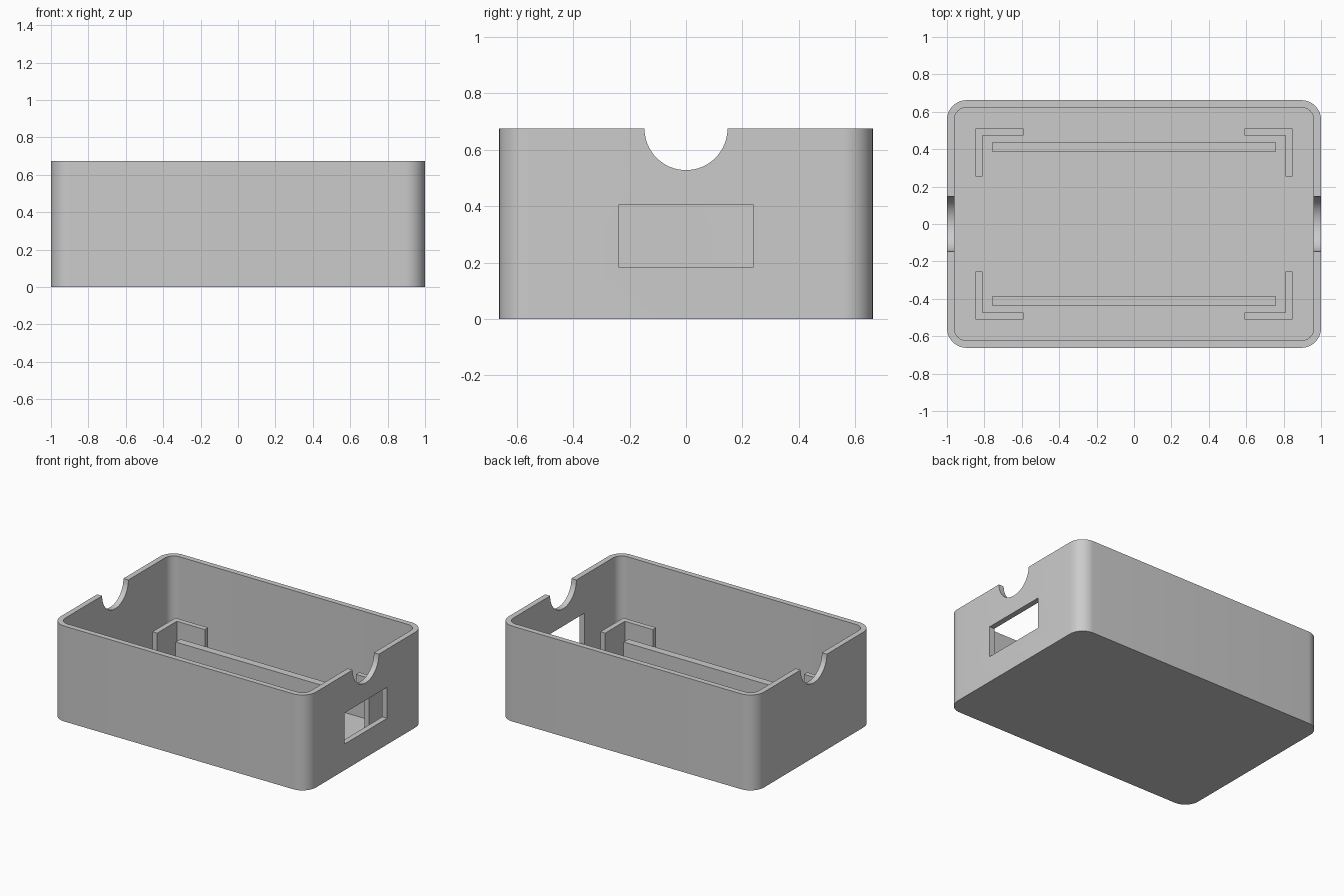
import bpy, bmesh, math

cube = bpy.data.objects.get("Cube")
if cube:
    bpy.data.objects.remove(cube, do_unlink=True)

LENGTH, WIDTH, HEIGHT = 2.0, 1.324, 0.675
WALL, FLOOR, RADIUS = 0.039, 0.055, 0.105

# One plain grey for the whole case
grey = bpy.data.materials.new("light grey")
grey.use_nodes = True
colour = (0.6, 0.6, 0.6, 1)
grey.diffuse_color = colour
grey.node_tree.nodes["Principled BSDF"].inputs["Base Color"].default_value = colour


def prism(name, outline, z0, z1):
    """Extrude an outline in the xy plane from z0 to z1."""
    bm = bmesh.new()
    base = bm.faces.new([bm.verts.new((x, y, z0)) for x, y in outline])
    top = bmesh.ops.extrude_face_region(bm, geom=[base])["geom"]
    verts = [v for v in top if isinstance(v, bmesh.types.BMVert)]
    bmesh.ops.translate(bm, verts=verts, vec=(0, 0, z1 - z0))
    bmesh.ops.recalc_face_normals(bm, faces=bm.faces)
    mesh = bpy.data.meshes.new(name)
    bm.to_mesh(mesh)
    bm.free()
    mesh.materials.append(grey)
    obj = bpy.data.objects.new(name, mesh)
    bpy.context.collection.objects.link(obj)
    return obj


def rounded(hx, hy, r, steps=12):
    """Rounded rectangle outline with half sizes hx and hy."""
    points = []
    for q, (sx, sy) in enumerate([(1, 1), (-1, 1), (-1, -1), (1, -1)]):
        for i in range(steps + 1):
            a = math.radians(90) * (q + i / steps)
            points.append((sx * (hx - r) + r * math.cos(a),
                           sy * (hy - r) + r * math.sin(a)))
    return points


def rect(x0, x1, y0, y1):
    return [(x0, y0), (x1, y0), (x1, y1), (x0, y1)]


def activate(obj):
    bpy.ops.object.select_all(action='DESELECT')
    obj.select_set(True)
    bpy.context.view_layer.objects.active = obj


def cut(target, cutter):
    cutter.hide_render = True
    mod = target.modifiers.new("cut", 'BOOLEAN')
    mod.operation = 'DIFFERENCE'
    mod.solver = 'EXACT'
    mod.object = cutter
    activate(target)
    bpy.ops.object.modifier_apply(modifier=mod.name)
    bpy.data.objects.remove(cutter, do_unlink=True)


# Outer shell, hollowed out from above
case = prism("case_shell", rounded(LENGTH / 2, WIDTH / 2, RADIUS), 0, HEIGHT)
cut(case, prism("cavity_cutter", rounded(LENGTH / 2 - WALL, WIDTH / 2 - WALL,
                                         RADIUS - WALL), FLOOR, 1))

# Half-round notches in both end walls
bpy.ops.mesh.primitive_cylinder_add(vertices=64, radius=0.147, depth=2.4,
                                    location=(0, 0, HEIGHT),
                                    rotation=(0, math.pi / 2, 0))
notch = bpy.context.object
notch.name = "notch_cutter"
notch.data.materials.append(grey)
cut(case, notch)

# Rectangular port in one end wall
cut(case, prism("port_cutter", rect(0.92, 1.1, -0.24, 0.24), 0.185, 0.405))
activate(case)
bpy.ops.object.shade_smooth_by_angle(angle=math.radians(30))

# Long ribs and corner brackets standing on the floor
sink = FLOOR - 0.01
for sy, side in ((-1, "front"), (1, "back")):
    prism(f"{side}_rib", rect(-0.757, 0.757, sy * 0.384, sy * 0.438), sink, 0.2)
    for sx, end in ((-1, "right"), (1, "left")):
        corner = [(0.848, 0.511), (0.592, 0.511), (0.592, 0.474),
                  (0.811, 0.474), (0.811, 0.255), (0.848, 0.255)]
        prism(f"{side}_{end}_bracket", [(sx * x, sy * y) for x, y in corner],
              sink, 0.298)
